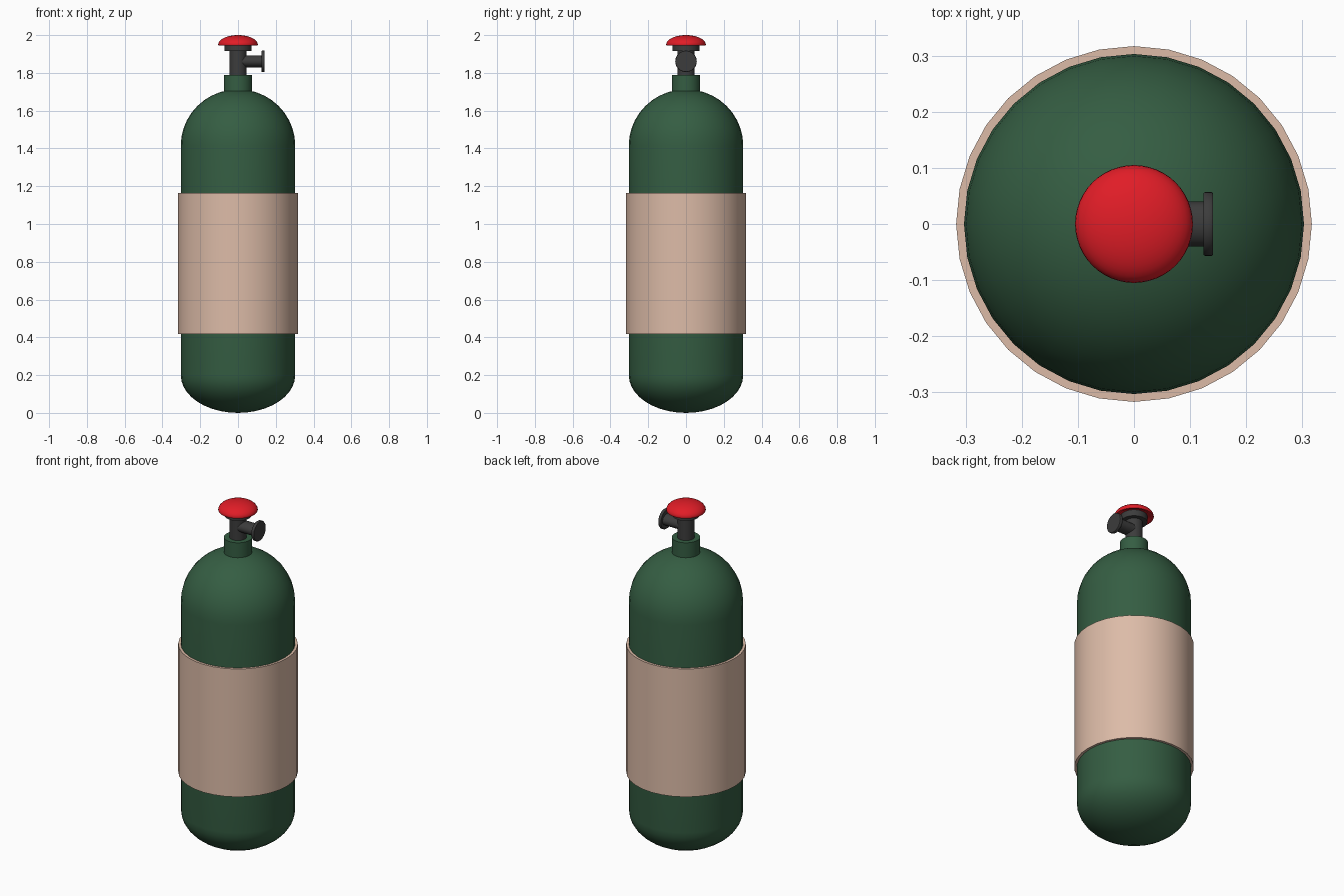
import bpy, bmesh, math
from mathutils import Matrix

if "Cube" in bpy.data.objects:
    bpy.data.objects.remove(bpy.data.objects["Cube"])


def material(name, color):
    m = bpy.data.materials.new(name)
    m.diffuse_color = (*color, 1)
    m.use_nodes = True
    m.node_tree.nodes["Principled BSDF"].inputs["Base Color"].default_value = m.diffuse_color
    return m


GREEN = material("tank_green", (0.035, 0.11, 0.055))
TAN = material("label_tan", (0.72, 0.50, 0.39))
RED = material("knob_red", (0.75, 0.012, 0.02))
DARK = material("valve_dark", (0.045, 0.045, 0.045))


def lathe(name, profile, mat, sides=32, matrix=Matrix(), loop=False, angle=35):
    """Revolve (radius, height) points about z; radius 0 becomes a pole."""
    bm = bmesh.new()
    rings = []
    for r, z in profile:
        n = 1 if r == 0 else sides
        rings.append([bm.verts.new((r * math.cos(math.tau * i / sides),
                                    r * math.sin(math.tau * i / sides), z))
                      for i in range(n)])
    pairs = list(zip(rings, rings[1:]))
    if loop:
        pairs.append((rings[-1], rings[0]))
    for a, b in pairs:
        for i in range(sides):
            j = (i + 1) % sides
            quad = [a[i % len(a)], a[j % len(a)], b[j % len(b)], b[i % len(b)]]
            bm.faces.new(list(dict.fromkeys(quad)))
    bmesh.ops.recalc_face_normals(bm, faces=bm.faces)
    bm.transform(matrix)
    me = bpy.data.meshes.new(name)
    bm.to_mesh(me)
    bm.free()
    ob = bpy.data.objects.new(name, me)
    bpy.context.collection.objects.link(ob)
    me.materials.append(mat)
    bpy.ops.object.select_all(action='DESELECT')
    ob.select_set(True)
    bpy.context.view_layer.objects.active = ob
    bpy.ops.object.shade_smooth_by_angle(angle=math.radians(angle))
    return ob


def arc(r, h, z, steps=10):
    """Quarter ellipse from the rim (r, z) to the pole (0, z + h)."""
    pts = [(r * math.cos(math.pi / 2 * i / steps),
            z + h * math.sin(math.pi / 2 * i / steps)) for i in range(steps)]
    return pts + [(0, z + h)]


R = 0.303

# Tank: one closed shell with a shallow base and a round shoulder
lathe("tank_body", arc(R, -0.20, 0.20)[::-1] + arc(R, 0.298, 1.415), GREEN)

# Raised label wrapped round the tank
lathe("label_band", [(0.298, 0.417), (0.317, 0.417), (0.317, 1.165), (0.298, 1.165)],
      TAN, loop=True)

# Neck
lathe("neck", [(0, 1.66), (0.075, 1.66), (0.075, 1.79), (0, 1.79)], GREEN)

# Valve stem with the collar that carries the knob
lathe("valve_stem", [(0, 1.77), (0.046, 1.77), (0.046, 1.916), (0.071, 1.916),
                     (0.071, 1.955), (0, 1.955)], DARK)

# Domed knob, hollow underneath: inner dome, rim, outer dome
lathe("valve_knob", arc(0.092, 0.012, 1.945, 4)[::-1] + [(0.103, 1.945)]
      + arc(0.105, 0.050, 1.950), RED, sides=48)

# Side outlet, slightly oval pipe ending in a round flange
side = Matrix.Translation((0, 0, 1.861)) @ Matrix.Rotation(math.pi / 2, 4, 'Y')
lathe("outlet_pipe", [(0, 0), (0.04, 0), (0.04, 0.125), (0, 0.125)], DARK,
      matrix=side @ Matrix.Diagonal((0.8, 1, 1, 1)))
lathe("outlet_flange", [(0, 0.124), (0.055, 0.124), (0.057, 0.127), (0.057, 0.138),
                        (0.055, 0.141), (0, 0.141)], DARK, matrix=side)
